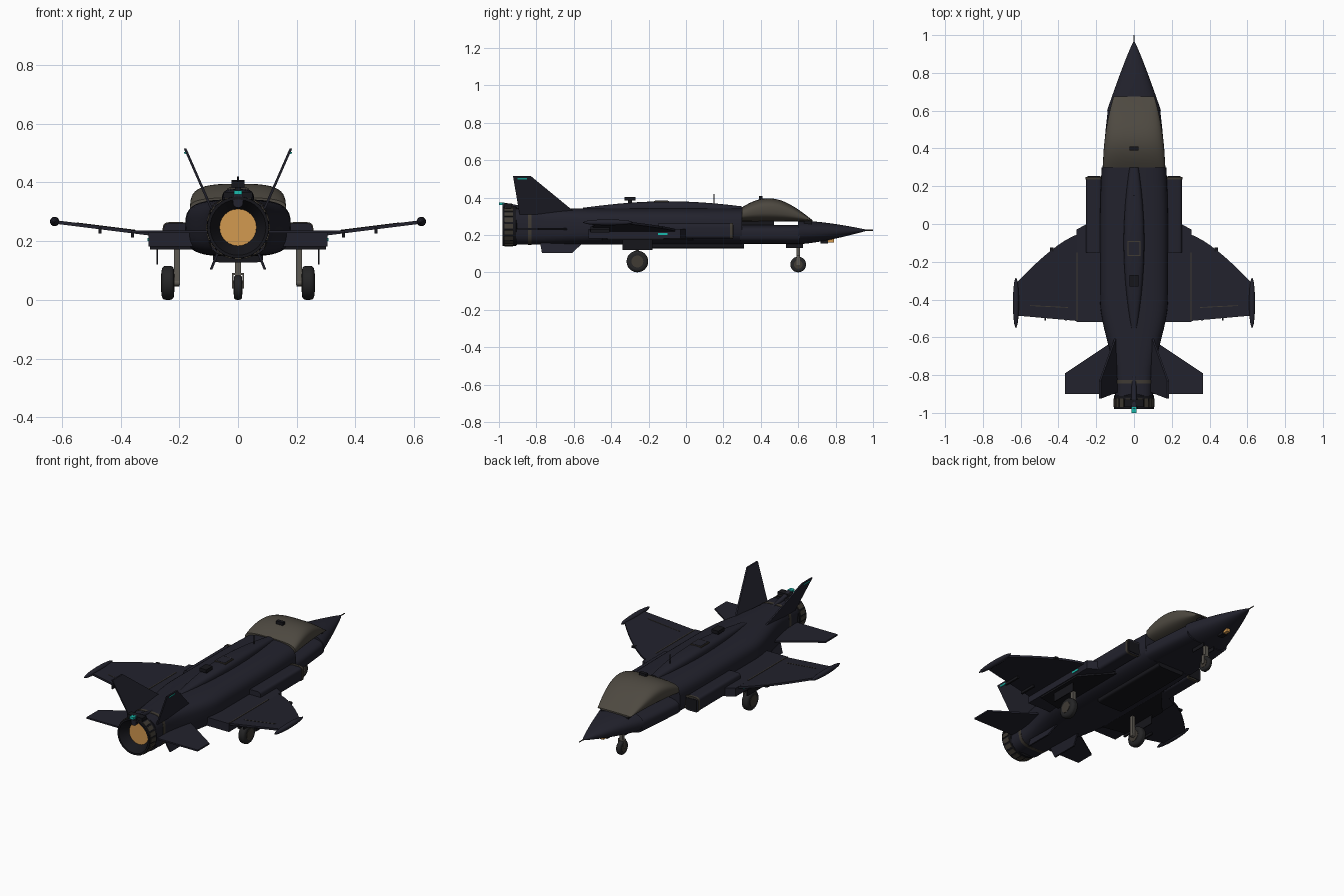
import bpy, bmesh, math
from mathutils import Matrix, Vector

default_cube = bpy.data.objects.get("Cube")
if default_cube:
    bpy.data.objects.remove(default_cube, do_unlink=True)


def material(name, red, green, blue):
    mat = bpy.data.materials.new(name)
    mat.use_nodes = True
    mat.diffuse_color = (red, green, blue, 1)
    shader = mat.node_tree.nodes["Principled BSDF"]
    shader.inputs["Base Color"].default_value = mat.diffuse_color
    return mat


NAVY = material("dark_navy", .016, .016, .026)
BLACK = material("near_black", .008, .008, .011)
GLASS = material("bronze_glass", .075, .066, .052)
METAL = material("dull_bronze", .05, .043, .034)
STRUT = material("strut_grey", .11, .1, .085)
TYRE = material("tyre_grey", .018, .018, .019)
ORANGE = material("engine_orange", .65, .32, .08)
CYAN = material("cyan_light", .01, .5, .42)


def finish(name, bm, mat):
    """Turn a bmesh into a named object with smooth shading and sharp edges."""
    bmesh.ops.remove_doubles(bm, verts=bm.verts, dist=.0001)
    bmesh.ops.recalc_face_normals(bm, faces=bm.faces)
    mesh = bpy.data.meshes.new(name)
    bm.to_mesh(mesh)
    bm.free()
    mesh.materials.append(mat)
    part = bpy.data.objects.new(name, mesh)
    bpy.context.collection.objects.link(part)
    bpy.ops.object.select_all(action='DESELECT')
    part.select_set(True)
    bpy.context.view_layer.objects.active = part
    bpy.ops.object.shade_smooth_by_angle(angle=math.radians(35))
    return part


def skin(name, rings, mat, cap=True):
    """Join matching rings of points into a surface."""
    bm = bmesh.new()
    rings = [[bm.verts.new(point) for point in ring] for ring in rings]
    for ring, following in zip(rings, rings[1:]):
        for i in range(len(ring)):
            bm.faces.new((ring[i - 1], ring[i], following[i], following[i - 1]))
    if cap:
        bm.faces.new(rings[0])
        bm.faces.new(rings[-1])
    return finish(name, bm, mat)


def section(y, half_width, bottom, top, power=2, x=0, sides=40):
    """Rounded-box cross-section; a higher power gives squarer corners."""
    def rounded(value):
        return math.copysign(abs(value) ** (2 / power), value)
    middle, half_height = (top + bottom) / 2, (top - bottom) / 2
    angles = [math.tau * i / sides for i in range(sides)]
    return [(x + half_width * rounded(math.cos(a)), y, middle + half_height * rounded(math.sin(a)))
            for a in angles]


def loft(name, mat, back, front, rule, power=3, x=0, steps=14):
    """Sweep along y; rule(t, y) gives half width, bottom and top."""
    rings = []
    for i in range(steps + 1):
        t = i / steps
        y = back + (front - back) * t
        rings.append(section(y, *rule(t, y), power=power, x=x))
    return skin(name, rings, mat)


def slab(name, mat, outline, thickness):
    half = Vector(thickness) / 2
    return skin(name, [[Vector(p) - half for p in outline], [Vector(p) + half for p in outline]], mat)


def panel(name, mat, side, root, tip, root_y, tip_y, thickness):
    """Four-cornered surface; root and tip are (x, z), the y pairs run front to back."""
    outline = [(side * root[0], y, root[1]) for y in root_y]
    outline += [(side * tip[0], y, tip[1]) for y in reversed(tip_y)]
    return slab(name, mat, outline, thickness)


def box(name, mat, x=0, y=0, z=0, wide=.02, long=.02, tall=.02):
    bm = bmesh.new()
    scale = Matrix.Diagonal((wide, long, tall, 1))
    bmesh.ops.create_cube(bm, size=1, matrix=Matrix.Translation((x, y, z)) @ scale)
    return finish(name, bm, mat)


def rod(name, mat, start, end, radius, end_radius=None, sides=24):
    start, end = Vector(start), Vector(end)
    turn = (end - start).to_track_quat('Z', 'Y').to_matrix().to_4x4()
    bm = bmesh.new()
    bmesh.ops.create_cone(bm, cap_ends=True, segments=sides, radius1=radius,
                          radius2=radius if end_radius is None else end_radius,
                          depth=(end - start).length,
                          matrix=Matrix.Translation((start + end) / 2) @ turn)
    return finish(name, bm, mat)


def wheel(name, x, y, radius, width):
    across = Vector((width / 2, 0, 0))
    centre = Vector((x, y, radius))
    tyre = rod(name + "_tyre", TYRE, centre - across, centre + across, radius)
    rounding = tyre.modifiers.new("rounded_tread", 'BEVEL')
    rounding.width = width / 3
    rounding.segments = 3
    rod(name + "_hub", METAL, centre - across * 1.1, centre + across * 1.1, radius * .55)


def body_width(y):
    """Half width: gently narrowing forward, tapering smoothly to the engine."""
    if y > 0:
        return .18 - .1 * y * y
    t = min(max((-y - .4) / .45, 0), 1)
    return .18 - .08 * t * t * (3 - 2 * t)


# Fuselage and nose
loft("rear_fuselage", NAVY, -.91, .3, lambda t, y: (body_width(y), .148, .342), power=3.4, steps=24)
loft("cockpit_fuselage", NAVY, .29, .61, lambda t, y: (body_width(y) - .005, .152, .254), power=3.4)


def nose_rule(t, y):
    height = .06 * (1 - t ** 1.5)
    middle = .213 + .012 * t
    return .14 * (1 - t) ** .9 + .003, middle - height - .003, middle + height + .003


loft("nose_cone", NAVY, .6, .965, nose_rule, power=2.3, steps=20)
rod("nose_probe", METAL, (0, .95, .225), (0, 1, .225), radius=.003, sides=8)
loft("tail_band", METAL, -.845, -.825, lambda t, y: (body_width(y) + .002, .147, .344), power=3.4, steps=2)


# Canopy, seat and dorsal spine
def canopy_rule(t, y):
    arch = math.sin(math.pi * (.2 + .8 * t))
    return .164 - .4 * (y - .3) ** 2, .272, .28 + .116 * arch


loft("canopy", GLASS, .3, .675, canopy_rule, steps=20)
box("seat_base", BLACK, y=.385, z=.265, wide=.12, long=.17, tall=.04)
box("canopy_front_frame", BLACK, y=.65, z=.265, wide=.18, long=.04)
box("canopy_latch", BLACK, y=.4, z=.398, wide=.045)


def spine_rule(t, y):
    swell = math.sin(math.pi * (.1 + .75 * t))
    return .055 * swell, .3, .33 + .05 * swell


loft("dorsal_spine", NAVY, -.55, .3, spine_rule)
box("refuel_frame", METAL, y=-.13, z=.378, wide=.07, long=.08, tall=.008)
box("refuel_door", NAVY, y=-.13, z=.379, wide=.06, long=.07, tall=.009)
box("beacon_stem", BLACK, y=-.3, z=.375)
box("beacon", BLACK, y=-.3, z=.393, wide=.045, long=.06)
rod("radio_mast", BLACK, (0, .15, .36), (0, .15, .42), radius=.003, sides=8)

# Belly and chin
loft("belly_pack", BLACK, -.2, .31, lambda t, y: (.085, .127, .16), power=5)
box("chin_sensor", BLACK, y=.74, z=.165, wide=.03, long=.04)
box("chin_light", ORANGE, y=.775, z=.17, long=.03)

# Engine nozzle: a hollow ring of petals around the glowing core
ENGINE_Z = .247


def engine_ring(y, radius):
    return section(y, radius, ENGINE_Z - radius, ENGINE_Z + radius)


skin("nozzle_shell", [engine_ring(-.9, .095), engine_ring(-.91, .107), engine_ring(-.98, .105),
                      engine_ring(-.98, .095), engine_ring(-.92, .06)], BLACK, cap=False)
rod("engine_glow", ORANGE, (0, -.91, ENGINE_Z), (0, -.93, ENGINE_Z), radius=.063)
PETALS = 20
for i in range(PETALS):
    petal = box("nozzle_petal", METAL, x=.106, y=-.947, wide=.006, long=.045, tall=.024)
    turn = Matrix.Rotation(math.tau * i / PETALS, 4, 'Y')
    petal.matrix_world = Matrix.Translation((0, 0, ENGINE_Z)) @ turn

# Brake chute housing and tail light
loft("chute_housing", NAVY, -.98, -.76, lambda t, y: (.018 - .01 * t, .315, .374 - .04 * t))
box("chute_fairing", BLACK, y=-.95, z=.357, wide=.1, long=.04)
box("tail_light", CYAN, y=-.985, z=.366, wide=.026, long=.03, tall=.014)


def wing_height(x):
    return .225 + (x - .3) * .125


for side_name, side in (("left", 1), ("right", -1)):
    # Air intakes
    intake_x = side * .212
    loft(side_name + "_intake", NAVY, -.15, .25, lambda t, y: (.042, .18, .262), power=5, x=intake_x)
    loft(side_name + "_intake_lip", METAL, .235, .25, lambda t, y: (.045, .178, .265), power=5, x=intake_x)
    box(side_name + "_intake_mouth", BLACK, x=intake_x, y=.25, z=.22, wide=.07, long=.006, tall=.066)

    # Wing with a curved leading edge, glove, flap line and tip pod
    outline = [(.28, -.515), (.62, -.485)]
    for i in range(8, -1, -1):
        span = i / 8
        outline.append((.28 + .34 * span, -.05 - .26 * span ** 1.4))
    slab(side_name + "_wing", NAVY, [(side * x, y, wing_height(x)) for x, y in outline], (0, 0, .012))
    panel(side_name + "_wing_glove", NAVY, side, root=(.14, .207), tip=(.305, .207),
          root_y=(.06, -.52), tip_y=(-.03, -.52), thickness=(0, 0, .05))
    panel(side_name + "_underwing_fairing", BLACK, side, root=(.15, .182), tip=(.3, .182),
          root_y=(.05, -.45), tip_y=(-.12, -.42), thickness=(0, 0, .02))
    panel(side_name + "_flap_seam", METAL, side, root=(.35, wing_height(.35) + .006),
          tip=(.55, wing_height(.55) + .006), root_y=(-.44, -.444), tip_y=(-.43, -.434),
          thickness=(0, 0, .003))
    box(side_name + "_wing_hinge", METAL, x=side * .302, y=-.33, z=.231, wide=.006, long=.36, tall=.006)
    box(side_name + "_leading_edge_tooth", BLACK, x=side * .435, y=-.135, z=wing_height(.435), tall=.012)
    loft(side_name + "_wingtip_pod", NAVY, -.55, -.285, power=2, x=side * .625,
         rule=lambda t, y: (.002 + .014 * math.sin(math.pi * t) ** .5,
                            .265 - .014 * math.sin(math.pi * t) ** .5,
                            .269 + .014 * math.sin(math.pi * t) ** .5))
    for x in (.36, .47):
        box(side_name + "_flap_track", BLACK, x=side * x, y=-.46, z=wing_height(x) - .01, wide=.01, long=.1)
    box(side_name + "_formation_light", CYAN, x=side * .306, y=-.125, z=.206, wide=.005, long=.05, tall=.011)

    # Tailplane, canted fin and ventral fin
    panel(side_name + "_tailplane", NAVY, side, root=(.08, .232), tip=(.365, .232),
          root_y=(-.6, -.9), tip_y=(-.79, -.9), thickness=(0, 0, .009))
    panel(side_name + "_tail_fin", NAVY, side, root=(.09, .31), tip=(.18, .515),
          root_y=(-.58, -.89), tip_y=(-.83, -.925), thickness=(.009, 0, 0))
    panel(side_name + "_fin_light", CYAN, side, root=(.177, .497), tip=(.18, .504),
          root_y=(-.85, -.9), tip_y=(-.85, -.9), thickness=(.009, 0, 0))
    panel(side_name + "_ventral_fin", NAVY, side, root=(.07, .158), tip=(.092, .103),
          root_y=(-.55, -.78), tip_y=(-.61, -.77), thickness=(.009, 0, 0))

    # Main landing gear
    box(side_name + "_main_strut", STRUT, x=side * .208, y=-.26, z=.115, tall=.13)
    rod(side_name + "_main_axle", STRUT, (side * .2, -.26, .058), (side * .26, -.26, .058), radius=.012)
    wheel(side_name + "_main", x=side * .239, y=-.26, radius=.058, width=.042)
    box(side_name + "_main_gear_door", BLACK, x=side * .275, y=-.26, z=.15, wide=.005, long=.16, tall=.06)

    # Nose gear fork and doors
    box(side_name + "_nose_fork", STRUT, x=side * .018, y=.6, z=.064, wide=.005, tall=.05)
    box(side_name + "_nose_gear_door", BLACK, x=side * .035, y=.58, z=.145, wide=.004, long=.09, tall=.03)

# Nose landing gear
box("nose_strut", STRUT, y=.6, z=.12, tall=.08)
box("nose_fork_bridge", STRUT, y=.6, z=.088, wide=.04, tall=.008)
wheel("nose", x=0, y=.6, radius=.042, width=.028)
